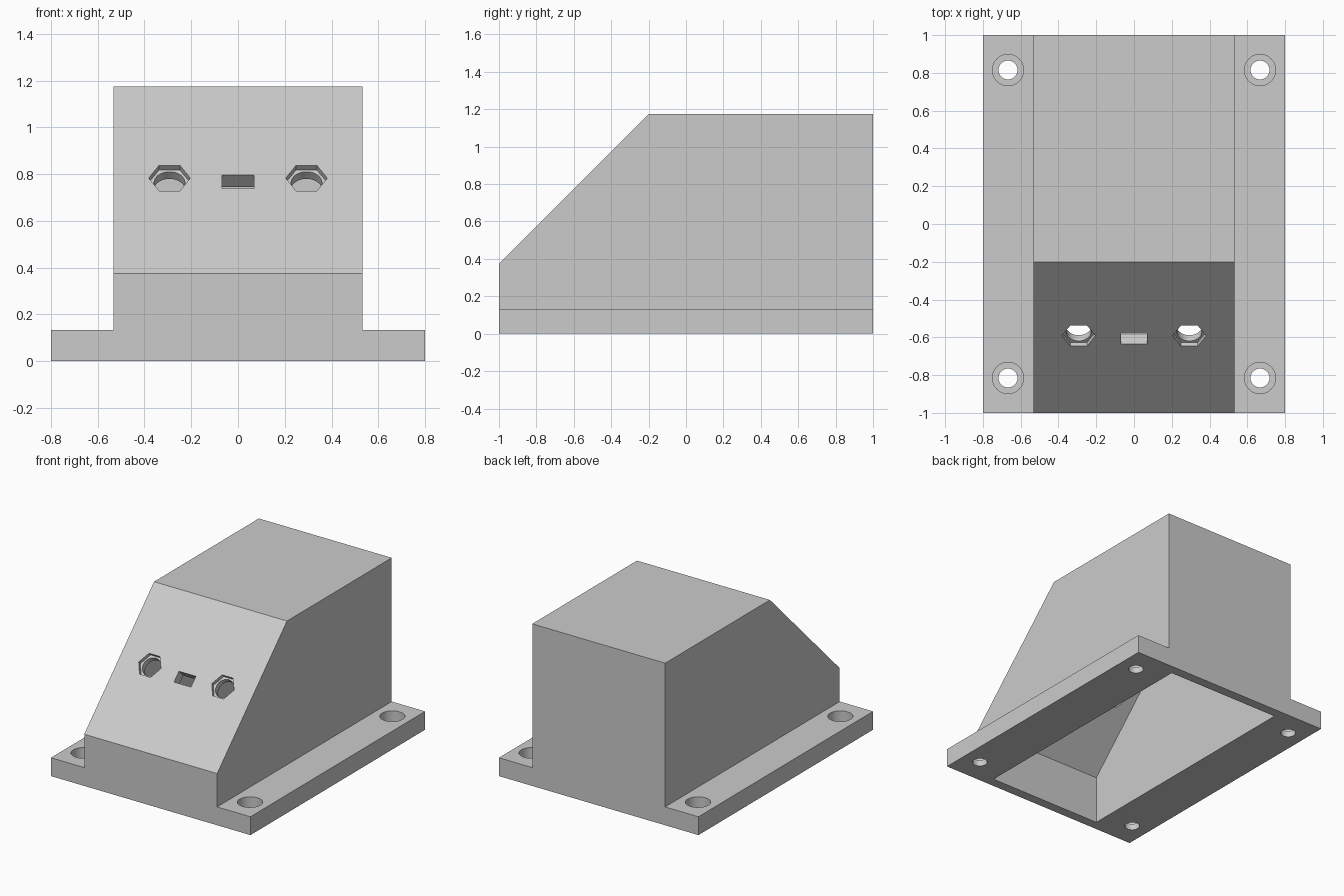
import bpy, bmesh, math
from mathutils import Matrix, Vector

if "Cube" in bpy.data.objects:
    bpy.data.objects.remove(bpy.data.objects["Cube"])

grey = bpy.data.materials.new("plain grey")
grey.diffuse_color = (0.6, 0.6, 0.6, 1)
grey.use_nodes = True
grey.node_tree.nodes["Principled BSDF"].inputs["Base Color"].default_value = grey.diffuse_color


def prism(name, points, low, high, matrix):
    """Extrude a 2D outline along its local z axis and place it."""
    bm = bmesh.new()
    face = bm.faces.new([bm.verts.new((x, y, low)) for x, y in points])
    top = bmesh.ops.extrude_face_region(bm, geom=[face])["geom"]
    moved = [v for v in top if isinstance(v, bmesh.types.BMVert)]
    bmesh.ops.translate(bm, verts=moved, vec=(0, 0, high - low))
    bmesh.ops.transform(bm, matrix=matrix, verts=bm.verts)
    bmesh.ops.recalc_face_normals(bm, faces=bm.faces)
    mesh = bpy.data.meshes.new(name)
    bm.to_mesh(mesh)
    bm.free()
    mesh.materials.append(grey)
    obj = bpy.data.objects.new(name, mesh)
    bpy.context.collection.objects.link(obj)
    return obj


def ring(radius, sides):
    return [(radius * math.cos(2 * math.pi * i / sides),
             radius * math.sin(2 * math.pi * i / sides)) for i in range(sides)]


def cut(body, cutter):
    """Subtract a cutter from the body and discard it."""
    cutter.hide_render = True
    mod = body.modifiers.new("cut", 'BOOLEAN')
    mod.operation = 'DIFFERENCE'
    mod.solver = 'EXACT'
    mod.object = cutter
    bpy.context.view_layer.objects.active = body
    bpy.ops.object.modifier_apply(modifier=mod.name)
    bpy.data.objects.remove(cutter)


along_y = Matrix.Rotation(math.radians(90), 4, 'X')
along_x = Matrix(((0, 0, 1), (1, 0, 0), (0, 1, 0))).to_4x4()

# Flanged housing: inverted T section running front to back
half = [(0.8, 0), (0.8, 0.133), (0.533, 0.133), (0.533, 1.175)]
section = half + [(-x, z) for x, z in reversed(half)]
body = prism("housing", section, -1, 1, along_y)

# Sloping front panel
cut(body, prism("slope_cutter", [(-1.2, 0.175), (0, 1.375), (-1.2, 1.375)],
                -0.7, 0.7, along_x))

# Hollow interior, open underneath
cut(body, prism("cavity_cutter", [(-0.93, -0.1), (0.93, -0.1), (0.93, 1.105),
                                  (-0.17, 1.105), (-0.93, 0.345)],
                -0.45, 0.45, along_x))

# Counterbored mounting holes in the flanges
for sx in (-1, 1):
    for sy in (-1, 1):
        place = Matrix.Translation((sx * 0.667, sy * 0.815, 0))
        cut(body, prism("bolt_hole", ring(0.05, 32), -0.1, 0.3, place))
        cut(body, prism("counterbore", ring(0.083, 32), 0.045, 0.3, place))

# Hexagonal recesses with round through holes in the sloping panel
tilt = Matrix.Rotation(math.radians(45), 4, 'X')
for sx in (-1, 1):
    place = Matrix.Translation((sx * 0.293, -0.592, 0.783)) @ tilt
    cut(body, prism("round_hole", ring(0.066, 32), -0.2, 0.1, place))
    cut(body, prism("hex_recess", ring(0.089, 6), -0.028, 0.1, place))

# Slot between the recesses
place = Matrix.Translation((0, -0.608, 0.767)) @ tilt
cut(body, prism("slot", [(-0.068, -0.04), (0.068, -0.04),
                         (0.068, 0.04), (-0.068, 0.04)], -0.2, 0.1, place))

# Smooth round walls, sharp edges elsewhere
bpy.ops.object.select_all(action='DESELECT')
body.select_set(True)
bpy.context.view_layer.objects.active = body
bpy.ops.object.shade_smooth_by_angle(angle=math.radians(30))
